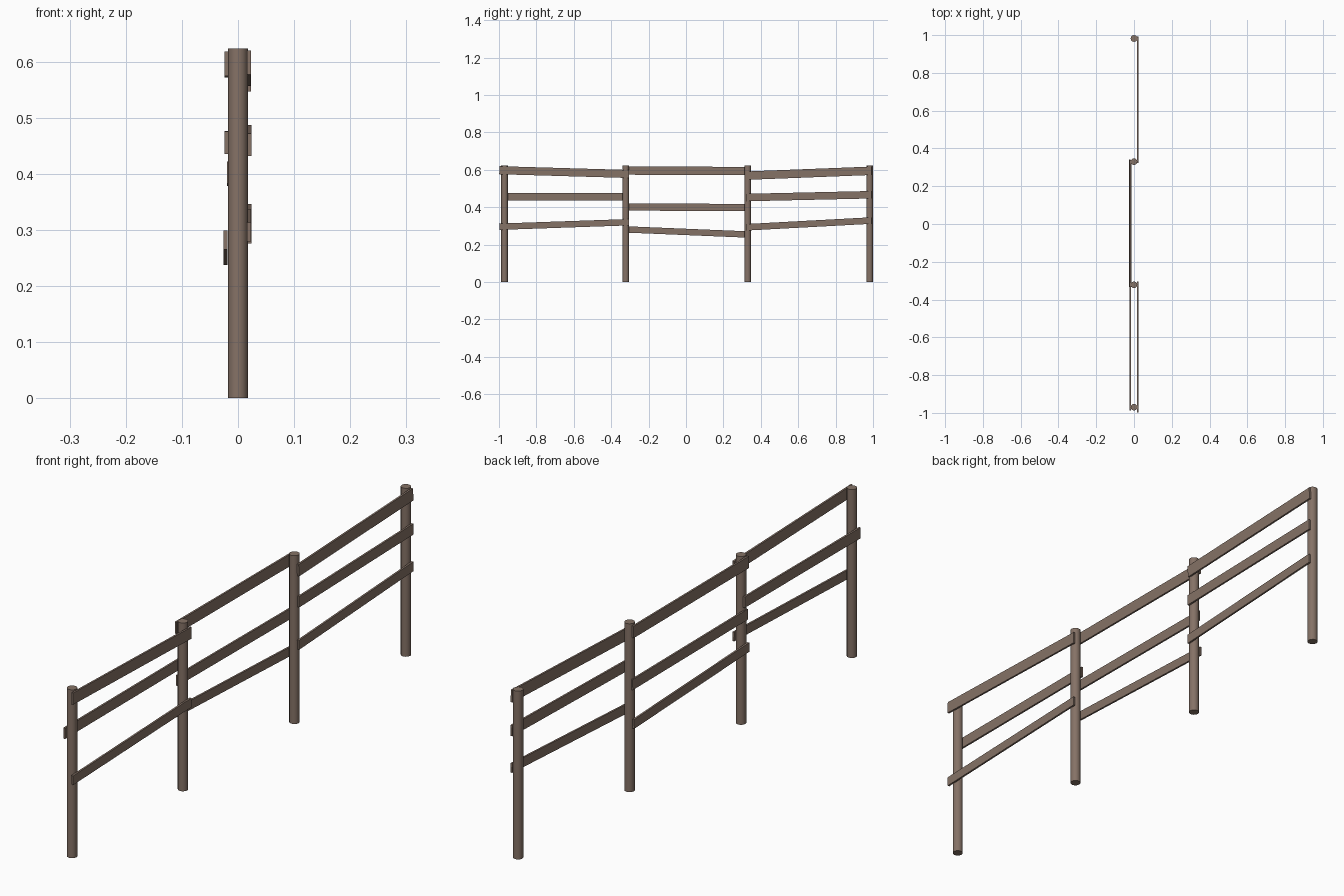
import bpy, math

if "Cube" in bpy.data.objects:
    bpy.data.objects.remove(bpy.data.objects["Cube"])

wood = bpy.data.materials.new("weathered brown wood")
wood.diffuse_color = (0.235, 0.168, 0.133, 1)
wood.use_nodes = True
wood.node_tree.nodes["Principled BSDF"].inputs["Base Color"].default_value = wood.diffuse_color


def finish(ob, name):
    ob.name = name
    ob.data.materials.append(wood)


# Round posts
for i, y in enumerate((-0.970, -0.322, 0.330, 0.982)):
    bpy.ops.mesh.primitive_cylinder_add(vertices=12, radius=0.0178, depth=0.623,
                                        location=(0, y, 0.3115))
    post = bpy.context.object
    bpy.ops.object.shade_smooth_by_angle(angle=math.radians(40))
    finish(post, f"post_{i + 1}")


# Flat board running between two (y, z) end points at depth x
def rail(name, x, y0, z0, y1, z1, width, thick=0.007):
    dy, dz = y1 - y0, z1 - z0
    bpy.ops.mesh.primitive_cube_add(size=1, location=(x, (y0 + y1) / 2, (z0 + z1) / 2))
    ob = bpy.context.object
    ob.scale = (thick, math.hypot(dy, dz), width)
    ob.rotation_euler = (math.atan2(dz, dy), 0, 0)
    finish(ob, name)


# First bay: top and bottom boards on one side, middle on the other
rail("top_rail_1", 0.0195, -0.998, 0.598, -0.305, 0.578, 0.043)
rail("middle_rail_1", -0.0205, -0.987, 0.455, -0.310, 0.456, 0.040)
rail("bottom_rail_1", 0.0195, -0.998, 0.296, -0.305, 0.320, 0.034)

# Second bay: all on the left side
rail("top_rail_2", -0.0205, -0.334, 0.596, 0.340, 0.594, 0.044)
rail("middle_rail_2", -0.0165, -0.334, 0.402, 0.340, 0.398, 0.039)
rail("bottom_rail_2", -0.0225, -0.334, 0.282, 0.340, 0.254, 0.034)

# Third bay: all on the right side
rail("top_rail_3", 0.0195, 0.323, 0.569, 0.992, 0.595, 0.045)
rail("middle_rail_3", 0.0205, 0.323, 0.452, 0.992, 0.467, 0.040)
rail("bottom_rail_3", 0.0205, 0.323, 0.293, 0.992, 0.329, 0.035)
